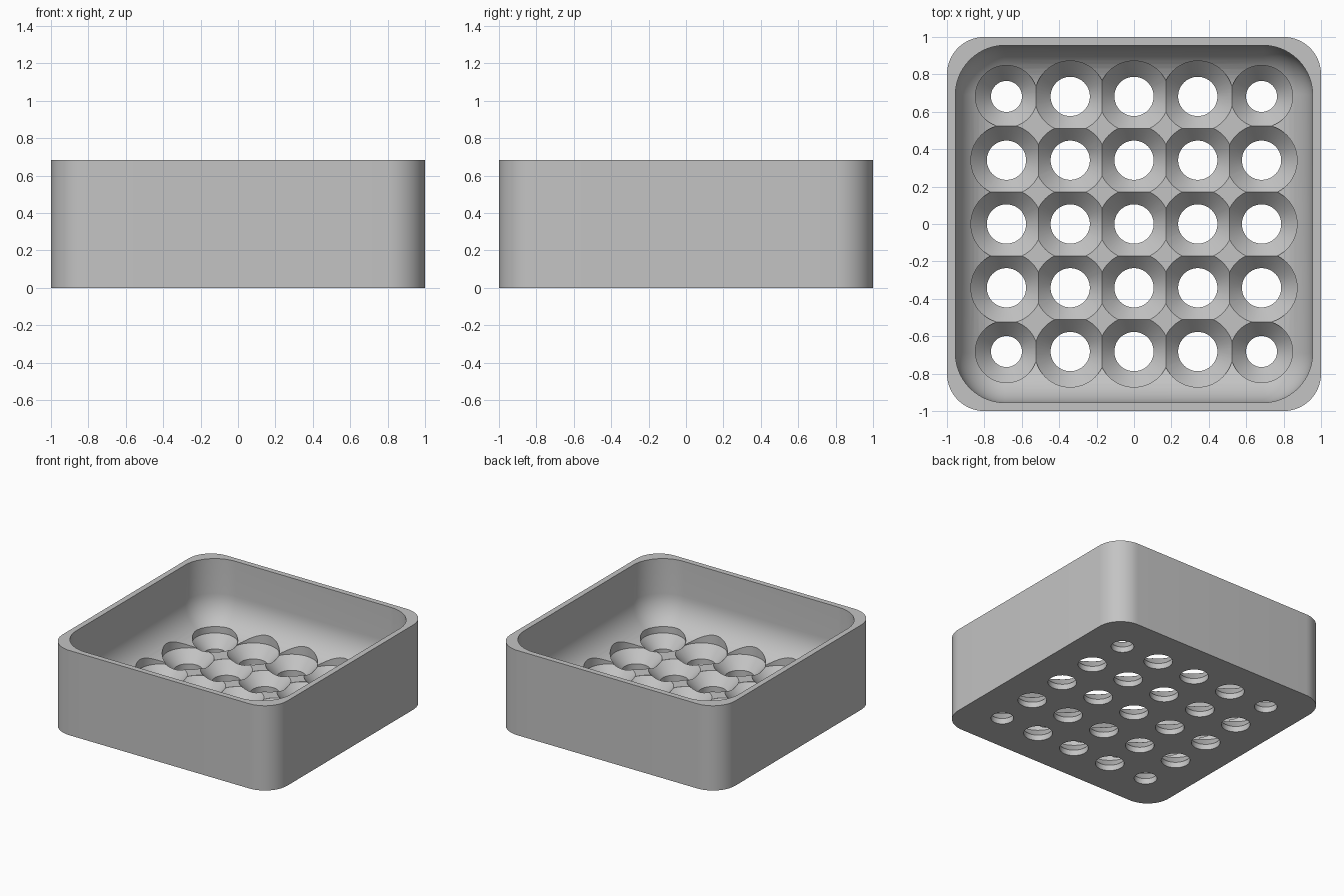
import bpy, bmesh, math

if "Cube" in bpy.data.objects:
    bpy.data.objects.remove(bpy.data.objects["Cube"], do_unlink=True)

FLOOR, HEIGHT, PITCH = 0.136, 0.682, 0.341
CORE, FILLET = 0.69, 0.265

grey = bpy.data.materials.new("plain_grey")
grey.use_nodes = True
colour = (0.55, 0.55, 0.55, 1)
grey.diffuse_color = colour
grey.node_tree.nodes["Principled BSDF"].inputs["Base Color"].default_value = colour


def loft(name, rings, centre=(0, 0), steps=14):
    """Closed solid through rounded squares, each (core half size, corner radius, z)."""
    bm = bmesh.new()
    loops = []
    for core, radius, z in rings:
        loop = []
        for quarter in range(4):
            mid = math.radians(45 + 90 * quarter)
            cx = math.copysign(core, math.cos(mid)) + centre[0]
            cy = math.copysign(core, math.sin(mid)) + centre[1]
            # a plain circle shares the points between its quarters
            for i in range(steps + (core > 0)):
                a = math.radians(90) * (quarter + i / steps)
                loop.append(bm.verts.new((cx + radius * math.cos(a),
                                          cy + radius * math.sin(a), z)))
        loops.append(loop)
    for low, high in zip(loops, loops[1:]):
        n = len(low)
        for i in range(n):
            j = (i + 1) % n
            bm.faces.new((low[i], low[j], high[j], high[i]))
    bm.faces.new(loops[0][::-1])
    bm.faces.new(loops[-1])
    bmesh.ops.remove_doubles(bm, verts=bm.verts, dist=1e-5)
    bmesh.ops.recalc_face_normals(bm, faces=bm.faces)
    mesh = bpy.data.meshes.new(name)
    bm.to_mesh(mesh)
    bm.free()
    mesh.materials.append(grey)
    obj = bpy.data.objects.new(name, mesh)
    bpy.context.collection.objects.link(obj)
    return obj


def carve(body, cutter):
    mod = body.modifiers.new("carve", "BOOLEAN")
    mod.operation = "DIFFERENCE"
    mod.solver = "EXACT"
    mod.object = cutter
    bpy.context.view_layer.objects.active = body
    bpy.ops.object.modifier_apply(modifier=mod.name)
    bpy.data.objects.remove(cutter, do_unlink=True)


# Outer block with rounded upright corners
tray = loft("drain_tray", [(0.8, 0.2, 0), (0.8, 0.2, HEIGHT)])

# Cavity with a round fillet between floor and walls
bowl = []
for k in range(15):
    a = math.radians(90) * k / 14
    bowl.append((CORE, FILLET * math.sin(a), FLOOR + FILLET * (1 - math.cos(a))))
bowl.append((CORE, FILLET, 1))
carve(tray, loft("cavity_cutter", bowl))

# Five by five countersunk drain holes, smaller in the corners
for ix in range(-2, 3):
    for iy in range(-2, 3):
        corner = abs(ix) == 2 and abs(iy) == 2
        bore, rim = (0.083, 0.166) if corner else (0.105, 0.19)
        top = FLOOR - 0.001
        profile = [(0, bore, -0.1), (0, bore, 0.045), (0, rim, top), (0, rim, 0.5)]
        carve(tray, loft("hole_cutter", profile, (ix * PITCH, iy * PITCH)))

bpy.ops.object.select_all(action="DESELECT")
tray.select_set(True)
bpy.context.view_layer.objects.active = tray
bpy.ops.object.shade_smooth_by_angle(angle=math.radians(25))
